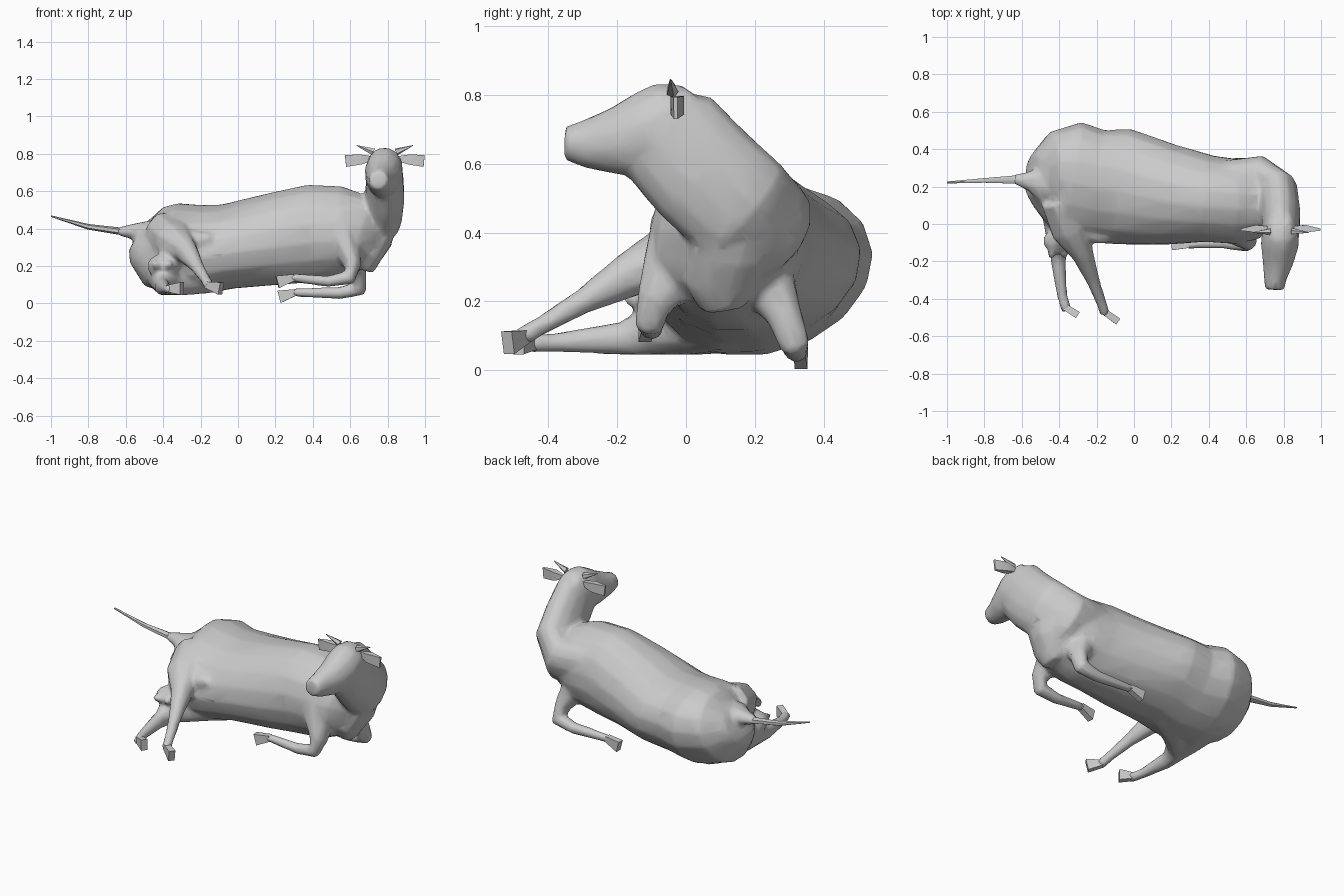
import bpy, bmesh, math
from mathutils import Vector


def tube(name, rings, up=(0, 0, 1), sides=10, shear=0.0):
    """Loft of oval rings (x, y, z, side radius, up radius) along a path."""
    up = Vector(up).normalized()
    pts = [Vector(r[:3]) for r in rings]
    bm = bmesh.new()
    loops = []
    for i, r in enumerate(rings):
        t = (pts[min(i + 1, len(pts) - 1)] - pts[max(i - 1, 0)]).normalized()
        s = t.cross(up).normalized()
        n = s.cross(t).normalized()
        lean = shear * max(0, min(1, (0.35 - r[0]) / 0.6))
        ring = []
        for k in range(sides):
            a = 2 * math.pi * (k + 0.5) / sides
            co = pts[i] + s * r[3] * math.cos(a) + n * r[4] * math.sin(a)
            co.y += lean * (co.z - pts[i].z)
            ring.append(bm.verts.new(co))
        loops.append(ring)
    for a, b in zip(loops, loops[1:]):
        for k in range(sides):
            j = (k + 1) % sides
            bm.faces.new((a[k], a[j], b[j], b[k]))
    bm.faces.new(loops[0])
    bm.faces.new(loops[-1])
    return finish(name, bm)


def finish(name, bm):
    bmesh.ops.recalc_face_normals(bm, faces=bm.faces)
    me = bpy.data.meshes.new(name)
    bm.to_mesh(me)
    bm.free()
    ob = bpy.data.objects.new(name, me)
    bpy.context.collection.objects.link(ob)
    bpy.ops.object.select_all(action='DESELECT')
    ob.select_set(True)
    bpy.context.view_layer.objects.active = ob
    bpy.ops.object.shade_smooth_by_angle(angle=math.radians(55))
    return ob


def hoof(name, a, b, w=0.038):
    tube(name, [(*a, 0.024, 0.024), (*b, w * 0.7, w * 1.25)], (0, 0, 1), 4)


skin = []  # parts that melt into one hide

# Barrel of the body, rump to shoulder
skin.append(tube("body", [
    (-0.545, 0.22, 0.35, 0.07, 0.08), (-0.52, 0.22, 0.335, 0.15, 0.13),
    (-0.45, 0.24, 0.305, 0.25, 0.22), (-0.33, 0.225, 0.29, 0.32, 0.25),
    (-0.18, 0.20, 0.29, 0.30, 0.24), (-0.05, 0.20, 0.305, 0.31, 0.23),
    (0.20, 0.155, 0.345, 0.27, 0.25), (0.40, 0.135, 0.375, 0.235, 0.265),
    (0.55, 0.12, 0.38, 0.23, 0.25), (0.65, 0.12, 0.37, 0.205, 0.215),
    (0.73, 0.13, 0.35, 0.14, 0.16)], sides=16, shear=0.22))

# Neck, brisket and head
skin.append(tube("neck", [
    (0.50, 0.17, 0.39, 0.15, 0.21), (0.69, 0.22, 0.41, 0.125, 0.17),
    (0.77, 0.155, 0.475, 0.113, 0.175), (0.785, 0.045, 0.575, 0.107, 0.175),
    (0.785, -0.045, 0.675, 0.10, 0.17), (0.783, -0.10, 0.72, 0.08, 0.12)],
    up=(0, 0.65, 0.76), sides=14))
skin.append(tube("brisket", [
    (0.76, 0.15, 0.46, 0.09, 0.14), (0.735, 0.12, 0.34, 0.095, 0.12),
    (0.70, 0.10, 0.25, 0.07, 0.11), (0.68, 0.11, 0.18, 0.05, 0.07)],
    up=(0, 1, 0)))
skin.append(tube("head", [
    (0.785, 0.03, 0.79, 0.06, 0.055), (0.785, -0.02, 0.74, 0.095, 0.12),
    (0.78, -0.10, 0.69, 0.105, 0.128), (0.77, -0.20, 0.665, 0.085, 0.102),
    (0.755, -0.29, 0.658, 0.062, 0.073), (0.75, -0.352, 0.66, 0.053, 0.05)],
    sides=12))

# Upper hind leg with stifle
skin.append(tube("upper_hind_leg", [
    (-0.40, 0.14, 0.37, 0.11, 0.13), (-0.34, -0.03, 0.33, 0.11, 0.11),
    (-0.275, -0.16, 0.28, 0.062, 0.07), (-0.22, -0.30, 0.20, 0.038, 0.039),
    (-0.175, -0.42, 0.13, 0.029, 0.029), (-0.155, -0.48, 0.095, 0.03, 0.03)], sides=8))
skin.append(tube("stifle", [
    (-0.38, 0.02, 0.32, 0.09, 0.12), (-0.24, -0.05, 0.33, 0.055, 0.065),
    (-0.14, -0.09, 0.355, 0.02, 0.022)], sides=8))

# Lower hind leg lying on the ground
skin.append(tube("lower_thigh", [
    (-0.37, 0.30, 0.21, 0.13, 0.14), (-0.36, 0.12, 0.18, 0.15, 0.135),
    (-0.385, -0.03, 0.135, 0.10, 0.095), (-0.405, -0.16, 0.10, 0.047, 0.055)]))
skin.append(tube("lower_hind_leg", [
    (-0.12, 0.12, 0.13, 0.08, 0.075), (-0.28, 0.03, 0.115, 0.08, 0.075),
    (-0.40, -0.09, 0.10, 0.06, 0.06), (-0.405, -0.20, 0.092, 0.042, 0.05),
    (-0.385, -0.38, 0.08, 0.029, 0.03), (-0.36, -0.465, 0.078, 0.03, 0.03)], sides=8))

# Folded front legs
skin.append(tube("near_front_leg", [
    (0.54, 0.03, 0.42, 0.10, 0.14), (0.575, -0.02, 0.31, 0.085, 0.115),
    (0.615, -0.09, 0.20, 0.047, 0.06), (0.60, -0.105, 0.14, 0.042, 0.047),
    (0.48, -0.10, 0.118, 0.032, 0.034), (0.28, -0.11, 0.14, 0.024, 0.024)],
    up=(0, 1, 0), sides=8))
skin.append(tube("far_front_leg", [
    (0.58, 0.22, 0.28, 0.09, 0.10), (0.64, 0.285, 0.16, 0.05, 0.055),
    (0.65, 0.315, 0.08, 0.047, 0.047), (0.54, 0.32, 0.055, 0.034, 0.036),
    (0.29, 0.33, 0.06, 0.024, 0.024)], up=(0, 1, 0), sides=8))

# Udder
bm = bmesh.new()
bmesh.ops.create_uvsphere(bm, u_segments=10, v_segments=8, radius=1)
for v in bm.verts:
    v.co = Vector((-0.40 + v.co.x * 0.09, -0.09 + v.co.y * 0.07, 0.20 + v.co.z * 0.065))
skin.append(finish("udder", bm))
for i, x in enumerate((-0.44, -0.37)):
    skin.append(tube("teat_%d" % i, [(x, -0.11, 0.21, 0.03, 0.03),
                                     (x, -0.18, 0.205, 0.02, 0.02)], sides=6))

# Tail root
skin.append(tube("tail_root", [
    (-0.48, 0.22, 0.37, 0.12, 0.08), (-0.56, 0.23, 0.385, 0.055, 0.045),
    (-0.65, 0.24, 0.386, 0.024, 0.02)], sides=8))

# Melt the skin parts into one smooth hide
bpy.ops.object.select_all(action='DESELECT')
for ob in skin:
    ob.select_set(True)
hide = skin[0]
bpy.context.view_layer.objects.active = hide
bpy.ops.object.join()
hide.name = "cow_body"
hide.modifiers.clear()
m = hide.modifiers.new("merge", 'REMESH')
m.mode, m.voxel_size, m.use_smooth_shade = 'VOXEL', 0.012, True
m = hide.modifiers.new("soften", 'SMOOTH')
m.factor, m.iterations = 0.5, 8
m = hide.modifiers.new("reduce", 'DECIMATE')
m.ratio = 0.08

# Tail
tube("tail", [
    (-0.62, 0.238, 0.385, 0.026, 0.02), (-0.80, 0.233, 0.41, 0.014, 0.015),
    (-1.0, 0.222, 0.467, 0.006, 0.004)], sides=6)

# Ears and horns on both sides of the head
for side, label in ((-1, "left"), (1, "right")):
    c = 0.785
    tube("ear_" + label, [
        (c + side * 0.07, -0.02, 0.775, 0.012, 0.018),
        (c + side * 0.13, -0.025, 0.77, 0.028, 0.038),
        (c + side * 0.21, -0.03, 0.762, 0.008, 0.045)], sides=4)
    tube("horn_" + label, [
        (c + side * 0.06, -0.04, 0.81, 0.018, 0.02),
        (c + side * 0.15, -0.045, 0.845, 0.002, 0.002)], sides=5)

# Hooves
hoof("upper_hind_hoof", (-0.165, -0.465, 0.10), (-0.09, -0.518, 0.08))
hoof("lower_hind_hoof", (-0.375, -0.44, 0.08), (-0.30, -0.487, 0.08))
hoof("near_front_hoof", (0.30, -0.11, 0.14), (0.21, -0.12, 0.115))
hoof("far_front_hoof", (0.31, 0.33, 0.06), (0.22, 0.335, 0.036))
